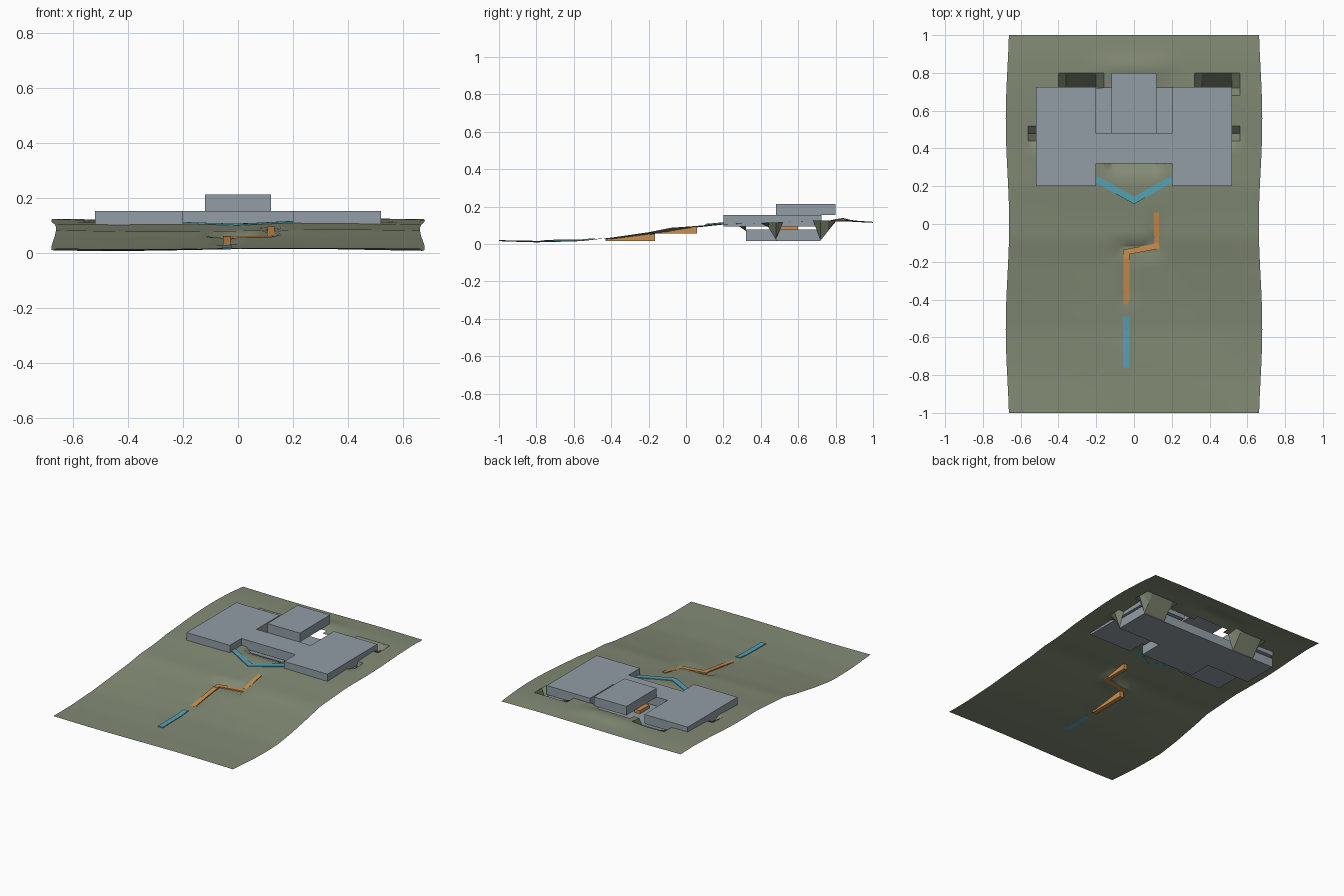
import bpy, bmesh, math
from mathutils import Vector

if "Cube" in bpy.data.objects:
    bpy.data.objects.remove(bpy.data.objects["Cube"])


def material(name, rgb):
    m = bpy.data.materials.new(name)
    m.diffuse_color = (*rgb, 1)
    m.use_nodes = True
    m.node_tree.nodes["Principled BSDF"].inputs["Base Color"].default_value = m.diffuse_color
    return m


GROUND = material("ground green", (0.225, 0.255, 0.175))
GREY = material("building grey", (0.29, 0.34, 0.38))
ORANGE = material("stair orange", (0.60, 0.28, 0.08))
BLUE = material("path blue", (0.09, 0.36, 0.46))


def finish(name, bm, mat):
    bmesh.ops.recalc_face_normals(bm, faces=bm.faces)
    me = bpy.data.meshes.new(name)
    bm.to_mesh(me)
    bm.free()
    ob = bpy.data.objects.new(name, me)
    bpy.context.collection.objects.link(ob)
    me.materials.append(mat)
    return ob


def extruded(name, outline, z0, z1, mat):
    """Vertical prism from a plan outline."""
    bm = bmesh.new()
    face = bm.faces.new([bm.verts.new((x, y, z0)) for x, y in outline])
    top = bmesh.ops.extrude_face_region(bm, geom=[face])["geom"]
    for v in top:
        if isinstance(v, bmesh.types.BMVert):
            v.co.z = z1
    return finish(name, bm, mat)


def rect(x0, x1, y0, y1):
    return [(x0, y0), (x1, y0), (x1, y1), (x0, y1)]


def strip(name, path, width, thick, mat, base=None):
    """Mitred band along a path; base gives a flat underside height."""
    pts = [Vector(p) for p in path]
    bm = bmesh.new()
    rings = []
    for i, p in enumerate(pts):
        a = (p - pts[i - 1]).xy.normalized() if i else None
        b = (pts[i + 1] - p).xy.normalized() if i < len(pts) - 1 else None
        a, b = a or b, b or a
        d = (a + b).normalized()
        n = Vector((-d.y, d.x, 0)) * (width / 2 / max(d.dot(a), 0.3))
        low = Vector((p.x, p.y, p.z - thick if base is None else base))
        rings.append([bm.verts.new(q) for q in (p + n, p - n, low - n, low + n)])
    for r, s in zip(rings, rings[1:]):
        for k in range(4):
            bm.faces.new((r[k], r[(k + 1) % 4], s[(k + 1) % 4], s[k]))
    bm.faces.new(rings[0])
    bm.faces.new(rings[-1])
    return finish(name, bm, mat)


# --- terrain sheet, cut open around the lower storey ---
PROFILE = [(-1, .018), (-.8, .013), (-.56, .018), (-.4, .034), (-.2, .06), (-.08, .083),
           (.05, .092), (.2, .107), (.5, .115), (.72, .122), (.88, .123), (1, .116)]


def slope(y):
    for (a, za), (b, zb) in zip(PROFILE, PROFILE[1:]):
        if y <= b:
            return za + (zb - za) * (y - a) / (b - a)
    return PROFILE[-1][1]


def ground(x, y):
    z = slope(y) + 0.004 * math.sin(5 * x + 3 * y) * math.cos(4 * y)
    z += 0.018 * math.exp(-((x / .2) ** 4) - ((y - .83) / .05) ** 2)
    # flattened beds under the stairs and landing
    if -.11 < x < .15 and -.17 < y < -.10:
        z = .056
    if -.07 < x < -.01 and -.44 < y <= -.17:
        z = min(z, .018 + .038 * (y + .43) / .28)
    if .09 < x < .15 and -.1 <= y < .05:
        z = min(z, .056 + .032 * (y + .12) / .16)
    # banks falling to the lower storey
    if .71 < y < .78 and (-.38 < x < -.19 or .34 < x < .54):
        z = .02 if y < .74 else .07
    if .43 < y < .49 and .21 < abs(x) < .53:
        z = .025 if y > .46 else .09
    if .27 < y < .33 and abs(x) < .13:
        z = .07 if y > .3 else .097
    return z


def inside(x, y):
    return ((abs(x) < .52 and .48 < y < .72) or (abs(x) < .2 and .32 < y < .5)
            or (abs(x) < .12 and .7 < y < .76))


bm = bmesh.new()
NX, NY = 17, 25
grid = {}
for i in range(-NX, NX + 1):
    for j in range(-NY, NY + 1):
        x, y = i * .04, j * .04
        z = ground(x, y)
        if abs(i) == NX:
            x = math.copysign(.67 - .009 * math.cos(math.tau * y / 1.1), x)
        grid[i, j] = bm.verts.new((x, y, z))
for i in range(-NX, NX):
    for j in range(-NY, NY):
        if not inside((i + .5) * .04, (j + .5) * .04):
            bm.faces.new((grid[i, j], grid[i + 1, j], grid[i + 1, j + 1], grid[i, j + 1]))
bmesh.ops.delete(bm, geom=[v for v in bm.verts if not v.link_faces], context="VERTS")
terrain = finish("terrain", bm, GROUND)
if sum(p.normal.z for p in terrain.data.polygons) < 0:
    terrain.data.flip_normals()
bpy.context.view_layer.objects.active = terrain
terrain.select_set(True)
bpy.ops.object.shade_smooth_by_angle(angle=math.radians(30))

# --- building storeys ---
extruded("lower_storey", [(-.52, .48), (-.2, .48), (-.2, .32), (.2, .32), (.2, .48),
                          (.52, .48), (.52, .72), (-.52, .72)], .016, .078, GREY)
extruded("middle_storey", [(-.52, .2), (-.2, .2), (-.2, .32), (.2, .32), (.2, .2), (.52, .2),
                           (.52, .725), (.2, .725), (.2, .48), (-.2, .48), (-.2, .725),
                           (-.52, .725)], .094, .155, GREY)
extruded("upper_storey", rect(-.12, .12, .48, .8), .155, .215, GREY)
extruded("inner_stair", rect(-.08, -.04, .5, .6), .078, .1, ORANGE)

# --- outdoor stairs and landing ---
strip("lower_stair", [(-.04, -.43, .026), (-.04, -.3, .046), (-.04, -.165, .064)],
      .03, 0, ORANGE, base=.015)
strip("landing", [(-.04, -.18, .064), (-.04, -.148, .064), (.12, -.118, .064),
                  (.12, -.09, .066)], .03, .009, ORANGE)
strip("upper_stair", [(.12, -.1, .066), (.12, .04, .095), (.12, .06, .098)],
      .026, 0, ORANGE, base=.055)

# --- flat paths ---
strip("front_path", [(-.04, -.76, .022), (-.04, -.56, .025), (-.04, -.49, .031)],
      .034, .005, BLUE)
strip("forked_path", [(-.2, .238, .114), (0, .125, .108), (.2, .238, .118)],
      .034, .006, BLUE)
